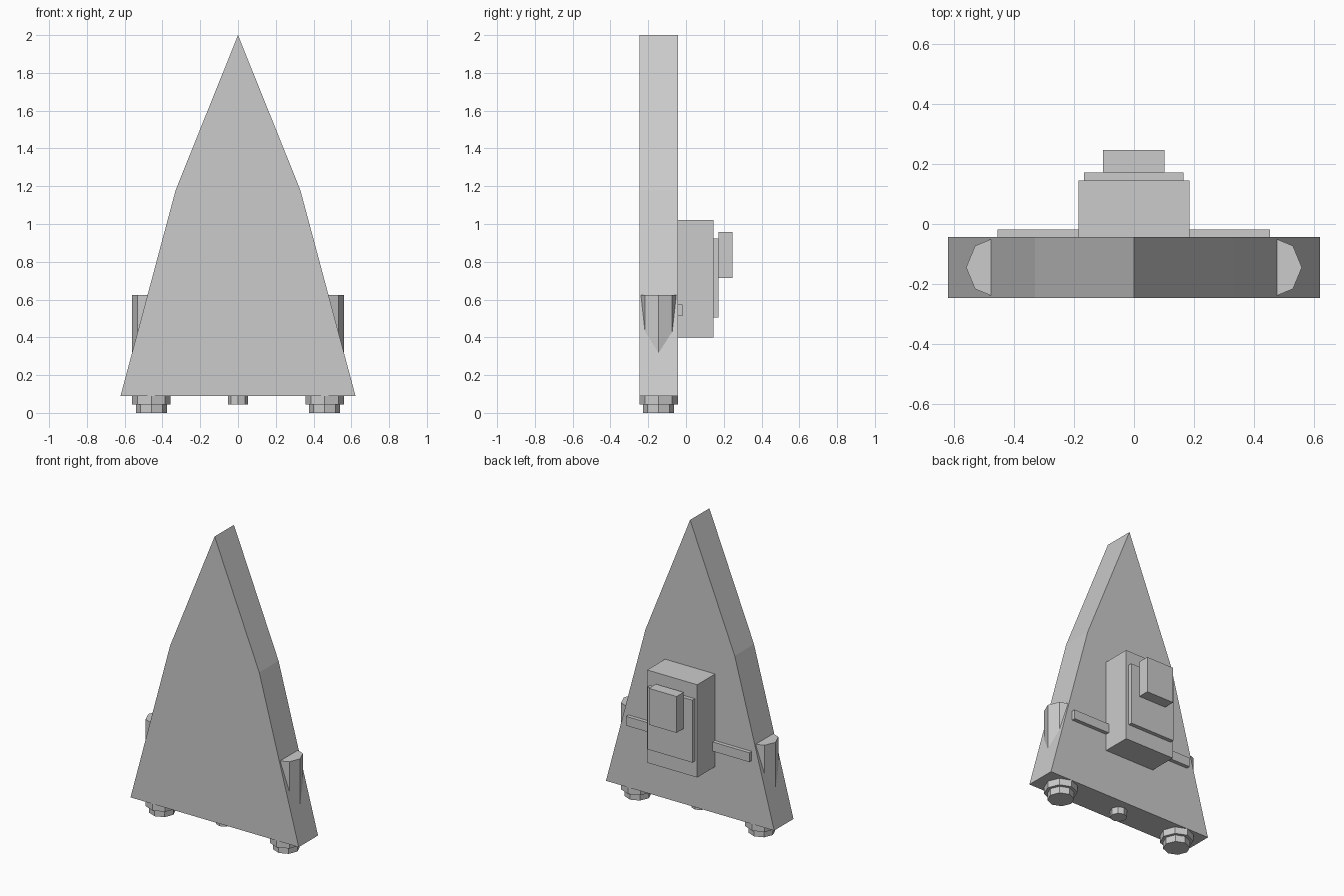
import bpy, math

if "Cube" in bpy.data.objects:
    bpy.data.objects.remove(bpy.data.objects["Cube"])


def prism(name, outline, lower, upper, upright=False):
    """Extrude an outline along z, or along y when upright (outline in x, z)."""
    n = len(outline)
    verts = [(a, h, b) if upright else (a, b, h)
             for h in (lower, upper) for a, b in outline]
    faces = [list(range(n))[::-1], list(range(n, 2 * n))]
    faces += [[i, (i + 1) % n, n + (i + 1) % n, n + i] for i in range(n)]
    if upright:
        faces = [f[::-1] for f in faces]
    mesh = bpy.data.meshes.new(name)
    mesh.from_pydata(verts, [], faces)
    obj = bpy.data.objects.new(name, mesh)
    bpy.context.collection.objects.link(obj)
    return obj


def box(name, x0, x1, y0, y1, z0, z1):
    return prism(name, [(x0, y0), (x1, y0), (x1, y1), (x0, y1)], z0, z1)


def octagon(name, x, radius, z0, z1):
    ring = [(x + radius * math.cos(i * math.pi / 4),
             MID_Y + radius * math.sin(i * math.pi / 4)) for i in range(8)]
    return prism(name, ring, z0, z1)


FRONT_Y, BACK_Y = -0.247, -0.043
MID_Y = (FRONT_Y + BACK_Y) / 2

# Tapered slab body
prism("body", [(-0.622, 0.09), (0.622, 0.09), (0.33, 1.18), (0, 2), (-0.33, 1.18)],
      FRONT_Y, BACK_Y, upright=True)

# Side engines running through the body, with nozzles underneath
for side, sign in (("left", -1), ("right", 1)):
    octagon(side + "_engine", sign * 0.459, 0.102, 0.045, 0.625)
    octagon(side + "_nozzle", sign * 0.459, 0.082, 0, 0.045)

# Small central thruster
octagon("center_thruster", 0, 0.052, 0.045, 0.15)

# Stepped pack on the back
box("back_pack", -0.185, 0.185, BACK_Y, 0.146, 0.40, 1.02)
box("pack_plate", -0.167, 0.165, 0.146, 0.172, 0.505, 0.922)
box("pack_block", -0.103, 0.102, 0.172, 0.247, 0.715, 0.958)

# Cross bar behind the pack
box("cross_bar", -0.456, 0.455, BACK_Y, -0.018, 0.513, 0.575)
